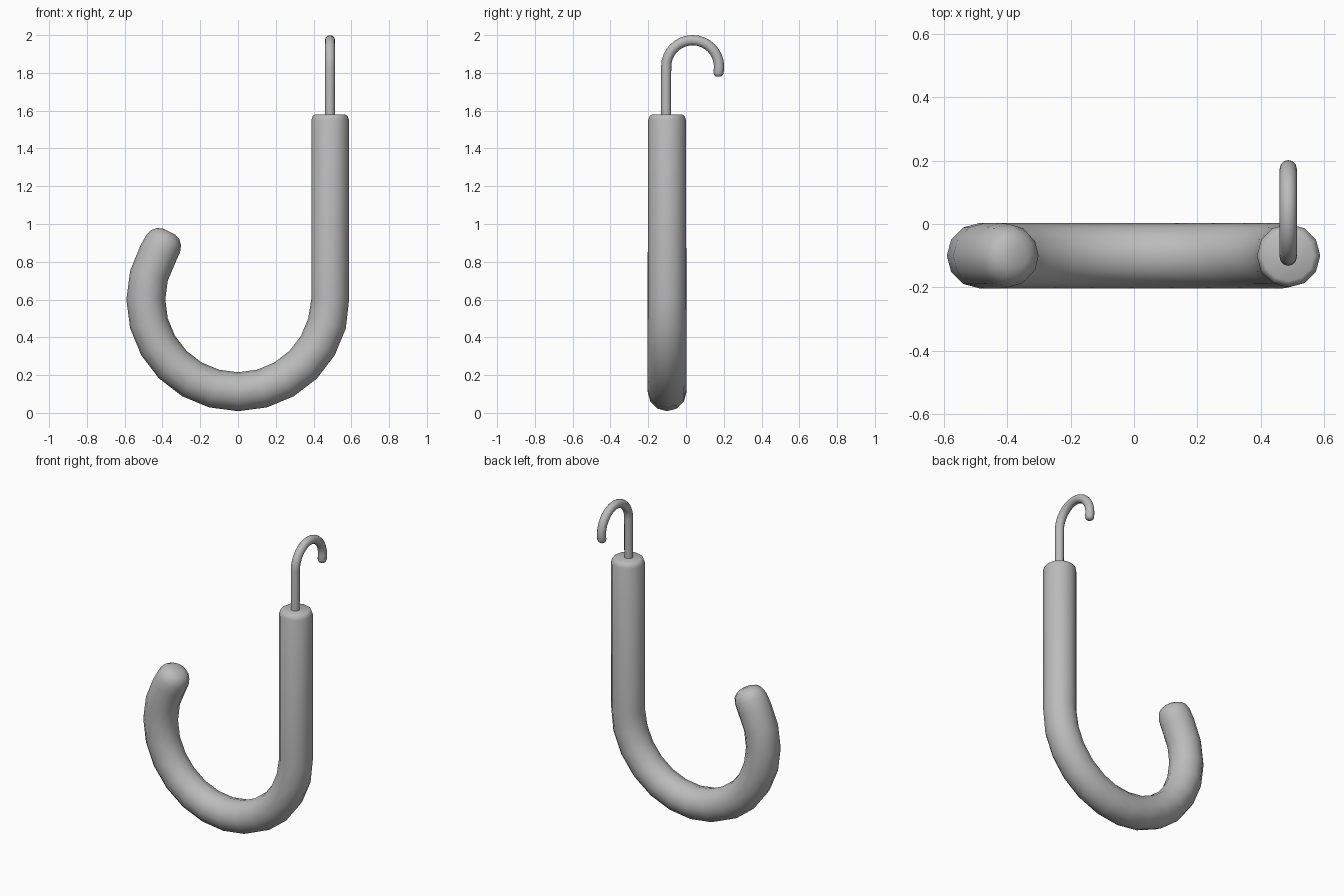
import bpy, bmesh, math
from mathutils import Vector

cube = bpy.data.objects.get("Cube")
if cube:
    bpy.data.objects.remove(cube)

grey = bpy.data.materials.new("plain grey")
grey.use_nodes = True
colour = (0.5, 0.5, 0.5, 1)
grey.diffuse_color = colour
grey.node_tree.nodes["Principled BSDF"].inputs["Base Color"].default_value = colour


def tube(name, rings, normal, sides):
    """Sweep a round section along a planar path of (point, radius) rings."""
    bm = bmesh.new()
    pts = [Vector(p) for p, r in rings]
    loops = []
    for i, (p, r) in enumerate(rings):
        tangent = (pts[min(i + 1, len(pts) - 1)] - pts[max(i - 1, 0)]).normalized()
        side = normal.cross(tangent)
        loops.append([bm.verts.new(pts[i] + r * (side * math.cos(a) + normal * math.sin(a)))
                      for a in (2 * math.pi * k / sides for k in range(sides))])
    for a, b in zip(loops, loops[1:]):
        for k in range(sides):
            n = (k + 1) % sides
            bm.faces.new((a[k], a[n], b[n], b[k]))
    bm.faces.new(loops[0])
    bm.faces.new(loops[-1])
    bmesh.ops.recalc_face_normals(bm, faces=bm.faces)
    mesh = bpy.data.meshes.new(name)
    bm.to_mesh(mesh)
    bm.free()
    mesh.materials.append(grey)
    obj = bpy.data.objects.new(name, mesh)
    bpy.context.collection.objects.link(obj)
    bpy.ops.object.select_all(action="DESELECT")
    obj.select_set(True)
    bpy.context.view_layer.objects.active = obj
    bpy.ops.object.shade_smooth_by_angle(angle=math.radians(50))


# Thick J-shaped handle: straight grip, 210 degree bend, rounded tip
R, r, y, zc = 0.488, 0.103, -0.1, 0.6
handle = [((R, y, 1.58), 0.08), ((R, y, 1.572), 0.092), ((R, y, 1.55), 0.1)]
for step in range(15):
    a = math.radians(15 * step)
    handle.append(((R * math.cos(a), y, zc - R * math.sin(a)), 0.1 if step == 0 else r))
end = Vector(handle[-1][0])
along = Vector((0.45, 0, 0.89))
for d, radius in ((0.06, 0.1), (0.095, 0.088), (0.118, 0.066), (0.13, 0.035)):
    handle.append((end + along * d, radius))
tube("handle", handle, Vector((0, 1, 0)), 12)

# Thin wire hook: stem, half-round bend, rounded end
x, bend, yc, top = 0.487, 0.14, 0.035, 1.833
hook = [((x, yc - bend, 1.56), 0.026)]
for step in range(17):
    a = math.pi * step / 16
    hook.append(((x, yc - bend * math.cos(a), top + bend * math.sin(a)), 0.027))
for z, radius in ((1.8, 0.027), (1.787, 0.022), (1.78, 0.012)):
    hook.append(((x, yc + bend - 0.003, z), radius))
tube("wire_hook", hook, Vector((1, 0, 0)), 12)
